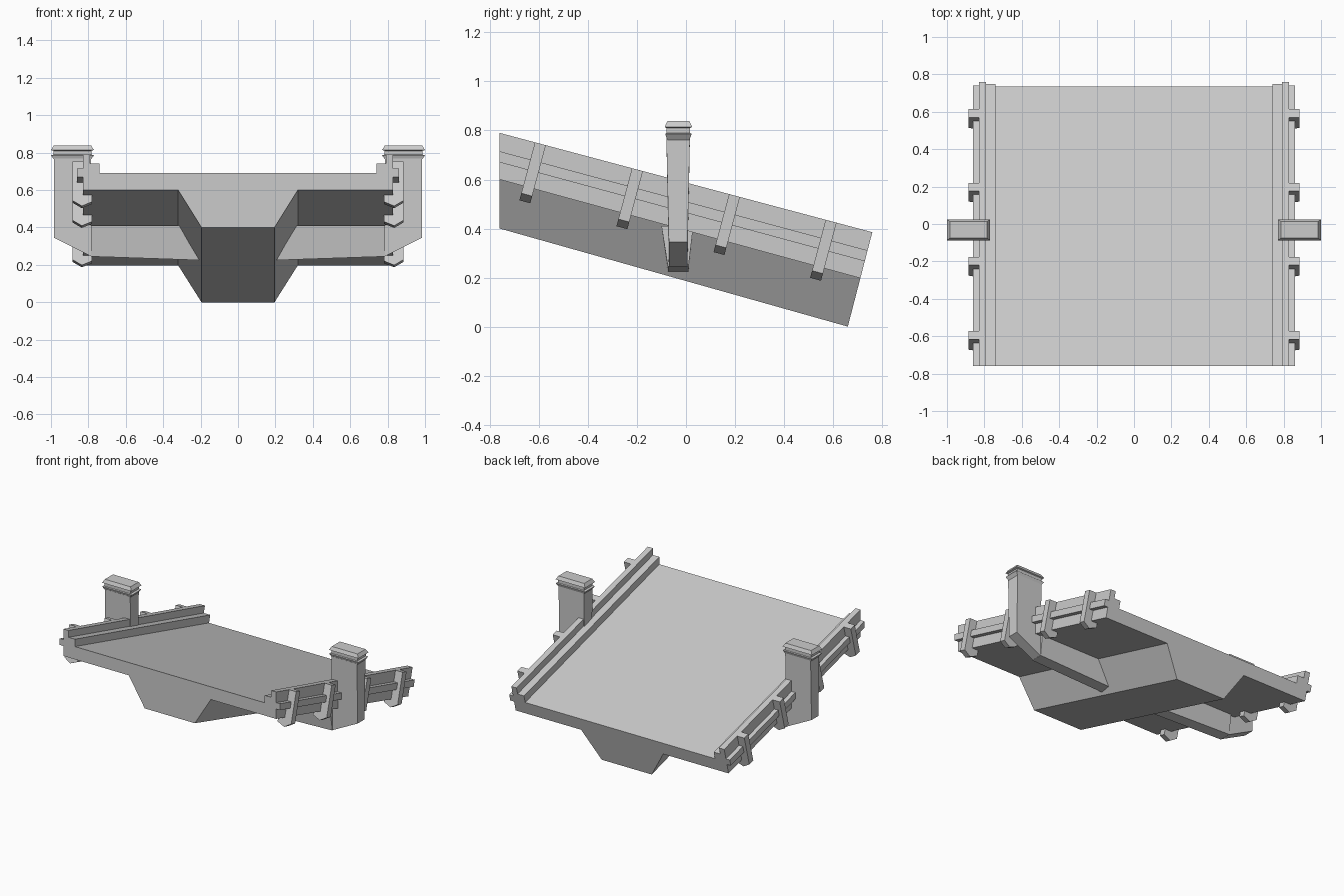
import bpy, bmesh
from math import radians, sin, cos

if "Cube" in bpy.data.objects:
    bpy.data.objects.remove(bpy.data.objects["Cube"])

TILT = radians(15)


def loft(name, rings):
    """Join matching rings of points into a closed, flat-shaded solid."""
    bm = bmesh.new()
    vs = [[bm.verts.new(p) for p in ring] for ring in rings]
    n = len(vs[0])
    for a, b in zip(vs, vs[1:]):
        for i in range(n):
            j = (i + 1) % n
            bm.faces.new((a[i], a[j], b[j], b[i]))
    bm.faces.new(vs[0])
    bm.faces.new(vs[-1])
    bmesh.ops.recalc_face_normals(bm, faces=bm.faces)
    me = bpy.data.meshes.new(name)
    bm.to_mesh(me)
    bm.free()
    ob = bpy.data.objects.new(name, me)
    bpy.context.collection.objects.link(ob)
    return ob


def rect(x0, x1, y0, y1, z0, z1=None):
    """Four-cornered ring; z0 at x0 and z1 at x1."""
    z1 = z0 if z1 is None else z1
    return [(x0, y0, z0), (x1, y0, z1), (x1, y1, z1), (x0, y1, z0)]


# Sloping deck with curbs, rails and central girder: one cross-section,
# cut vertically at the front and square to the slope at the back
half = [(0.195, 0.40), (0.32, 0.60), (0.83, 0.60), (0.83, 0.67), (0.86, 0.67),
        (0.86, 0.715), (0.83, 0.715), (0.83, 0.79), (0.79, 0.79),
        (0.79, 0.742), (0.74, 0.742), (0.74, 0.69)]
section = half + [(-x, z) for x, z in reversed(half)]
front = [(x, -0.76, z) for x, z in section]
back = []
for x, z in section:
    f = (0.79 - z) / 0.39
    back.append((x, 0.76 - 0.10 * f, 0.385 * (1 - f)))
loft("bridge_deck", [front, back])

# Rail posts, square to the slope, hooked under the deck edge
post = [(0.82, 0.0), (0.885, 0.0), (0.885, 0.215), (0.835, 0.245),
        (0.78, 0.222), (0.78, 0.17), (0.82, 0.17)]
for side, s in (("left", -1), ("right", 1)):
    for k, y in enumerate((-0.594, -0.198, 0.198, 0.592)):
        z = 0.79 - 0.2665 * (y + 0.76)
        rings = []
        for w in (-0.023, 0.023):
            rings.append([(s * x, y + w * cos(TILT) - h * sin(TILT),
                           z - w * sin(TILT) - h * cos(TILT)) for x, h in post])
        loft(f"{side}_rail_post_{k + 1}", rings)

    # Pillar shaft, narrowing downward to a slanted foot
    loft(f"{side}_pillar", [
        rect(s * 0.785, s * 0.983, -0.070, 0.006, 0.245, 0.345),
        rect(s * 0.785, s * 0.983, -0.080, 0.016, 0.770)])

    # Pillar cap: flared ring, neck and bevelled top
    levels = [(0.762, 0.098, 0.045), (0.786, 0.115, 0.054),
              (0.790, 0.101, 0.048), (0.810, 0.101, 0.048),
              (0.814, 0.115, 0.056), (0.838, 0.100, 0.045)]
    loft(f"{side}_pillar_cap", [
        rect(s * (0.885 - hx), s * (0.885 + hx), -0.031 - hy, -0.031 + hy, z)
        for z, hx, hy in levels])

    # Bracket arm under the deck, running into the girder
    loft(f"{side}_bracket_arm", [
        rect(s * 0.17, s * 0.787, -0.074, 0.010, 0.224, 0.245),
        rect(s * 0.17, s * 0.787, -0.100, 0.030, 0.410)])
